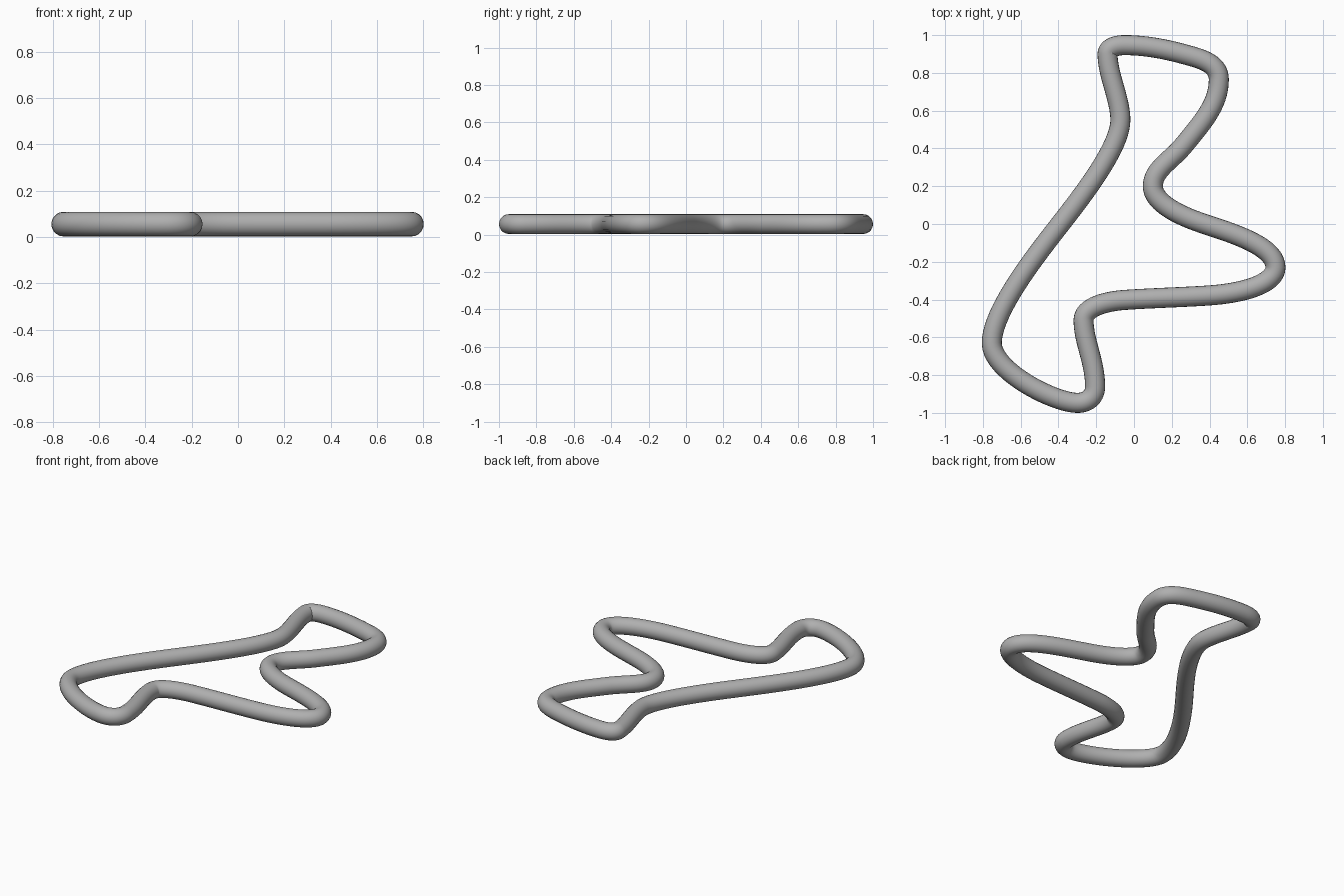
import bpy
from math import radians, cos, sin
from mathutils import Vector

if "Cube" in bpy.data.objects:
    bpy.data.objects.remove(bpy.data.objects["Cube"])

RADIUS = 0.053

# Centre line, clockwise from above: x, y, heading (degrees), handle length in, out
path = [
    (-0.140, 0.900, 90, 0.11, 0.030),    # narrow end, left corner
    (-0.050, 0.947, 0, 0.05, 0.10),
    (0.250, 0.903, -15, 0.10, 0.10),
    (0.449, 0.765, -90, 0.09, 0.13),     # narrow end, right corner
    (0.270, 0.425, -129, 0.15, 0.12),
    (0.100, 0.200, -90, 0.09, 0.08),     # waist
    (0.350, 0.008, -19, 0.14, 0.15),
    (0.749, -0.230, -90, 0.12, 0.08),    # side tip
    (0.400, -0.378, 184, 0.20, 0.15),
    (-0.050, -0.402, 184, 0.15, 0.10),
    (-0.267, -0.510, -90, 0.07, 0.11),   # inner corner
    (-0.206, -0.860, -90, 0.13, 0.05),
    (-0.300, -0.947, 180, 0.06, 0.12),   # wide end
    (-0.753, -0.630, 90, 0.15, 0.17),
    (-0.390, 0.000, 52, 0.20, 0.20),     # long side
    (-0.072, 0.550, 90, 0.14, 0.11),
]

# Round tube swept along a smooth closed curve
curve = bpy.data.curves.new("looped_tube", 'CURVE')
curve.dimensions = '3D'
curve.bevel_depth = RADIUS
curve.bevel_resolution = 8
curve.resolution_u = 20
spline = curve.splines.new('BEZIER')
spline.bezier_points.add(len(path) - 1)
for point, (x, y, heading, h_in, h_out) in zip(spline.bezier_points, path):
    co = Vector((x, y, RADIUS + 0.003))
    way = Vector((cos(radians(heading)), sin(radians(heading)), 0))
    point.handle_left_type = point.handle_right_type = 'FREE'
    point.co = co
    point.handle_left = co - way * h_in
    point.handle_right = co + way * h_out
spline.use_cyclic_u = True

tube = bpy.data.objects.new("looped_tube", curve)
bpy.context.collection.objects.link(tube)
bpy.context.view_layer.objects.active = tube
tube.select_set(True)
bpy.ops.object.convert(target='MESH')
bpy.ops.object.shade_smooth()

# Darker grey finish
grey = bpy.data.materials.new("dark_grey")
grey.diffuse_color = (0.43, 0.43, 0.43, 1)
grey.use_nodes = True
grey.node_tree.nodes["Principled BSDF"].inputs["Base Color"].default_value = grey.diffuse_color
bpy.context.object.data.materials.clear()
bpy.context.object.data.materials.append(grey)
